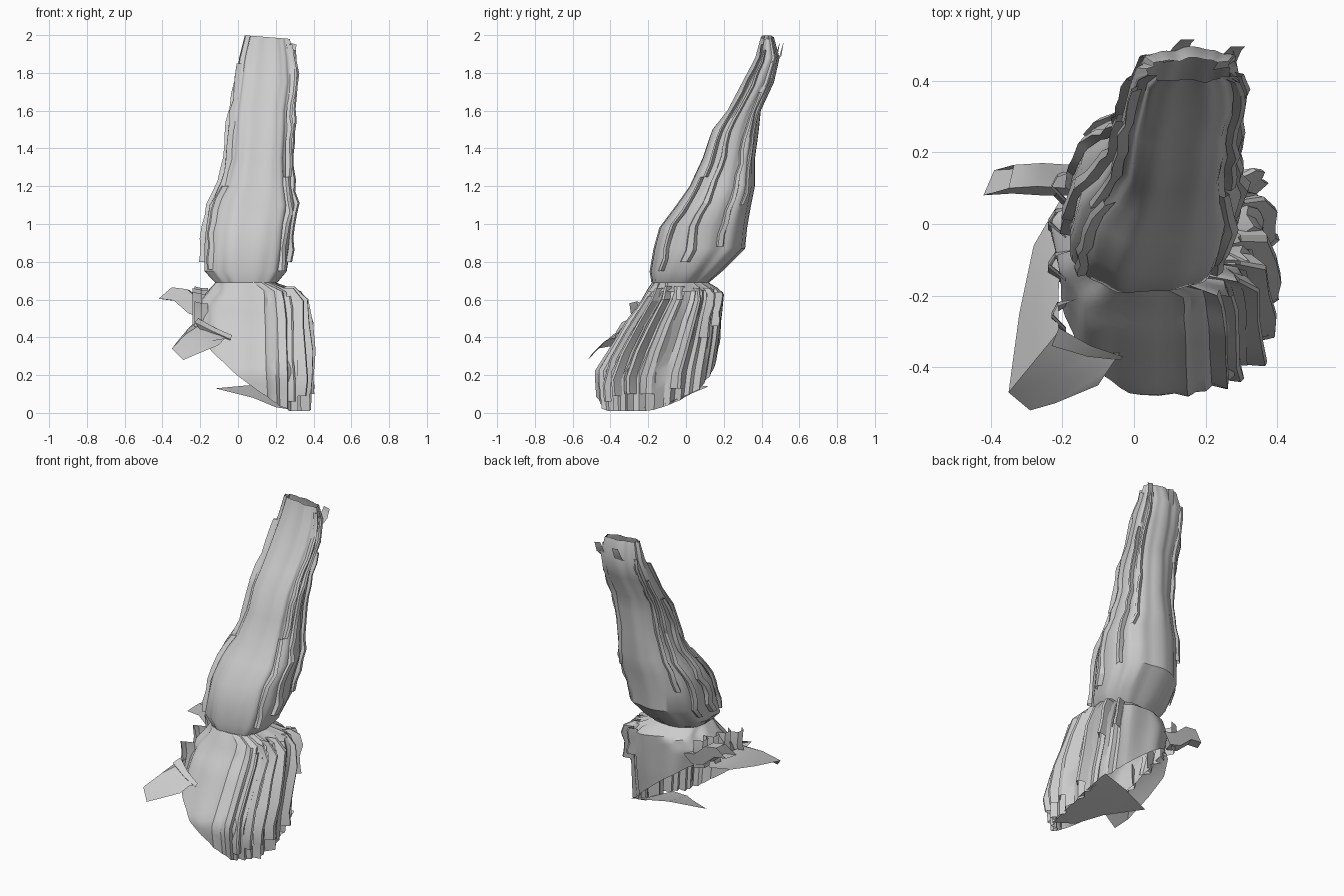
import bpy, bmesh, math, random
from mathutils import Vector

if "Cube" in bpy.data.objects:
    bpy.data.objects.remove(bpy.data.objects["Cube"])

random.seed(4)

# z, xmin, xmax, ymin, ymax : extents of the body from top to waist and skirt
RINGS = [(1.97, .04, .27, .40, .46), (1.88, .01, .29, .37, .49), (1.75, -.01, .30, .30, .46),
         (1.60, -.03, .28, .22, .39), (1.50, -.04, .28, .14, .38), (1.35, -.05, .27, .09, .36),
         (1.20, -.09, .28, .02, .36), (1.10, -.15, .30, -.05, .34), (0.98, -.17, .28, -.14, .32),
         (0.87, -.18, .27, -.17, .31), (0.75, -.18, .25, -.19, .19), (0.69, -.12, .20, -.18, .12),
         (0.64, -.16, .32, -.21, .20), (0.57, -.22, .34, -.25, .195), (0.50, -.22, .35, -.31, .19),
         (0.38, -.22, .35, -.38, .18), (0.22, -.23, .36, -.48, .16), (0.00, -.20, .36, -.46, .12)]


def extents(z):
    for a, b in zip(RINGS, RINGS[1:]):
        if z >= b[0]:
            t = (a[0] - z) / (a[0] - b[0])
            return [a[i] + (b[i] - a[i]) * t for i in range(1, 5)]
    return RINGS[-1][1:]


def point(z, ang, out=0.0):
    """Point on the rounded-box section at height z; the back left corner is rounder."""
    x0, x1, y0, y1 = extents(z)
    c, s = math.cos(ang), math.sin(ang)
    p = 2 / (2.05 if c < 0 and s > 0 else 2.7)
    u = math.copysign(abs(c) ** p, c)
    v = math.copysign(abs(s) ** p, s)
    return Vector(((x0 + x1) / 2 + u * ((x1 - x0) / 2 + out),
                   (y0 + y1) / 2 + v * ((y1 - y0) / 2 + out * .6), z))


def make(name, verts, faces, angle=35, recalc=True):
    me = bpy.data.meshes.new(name)
    me.from_pydata([tuple(v) for v in verts], [], faces)
    if recalc:
        bm = bmesh.new()
        bm.from_mesh(me)
        bmesh.ops.recalc_face_normals(bm, faces=bm.faces)
        bm.to_mesh(me)
        bm.free()
    ob = bpy.data.objects.new(name, me)
    bpy.context.collection.objects.link(ob)
    bpy.ops.object.select_all(action='DESELECT')
    ob.select_set(True)
    bpy.context.view_layer.objects.active = ob
    bpy.ops.object.shade_smooth_by_angle(angle=math.radians(angle))
    return ob


def loft(name, rows, closed=True, angle=35):
    """Skin rows running from top to bottom, each counter-clockwise seen from above."""
    n = len(rows[0])
    faces = []
    for r in range(len(rows) - 1):
        for i in range(n if closed else n - 1):
            j = (i + 1) % n
            faces.append(((r + 1) * n + i, (r + 1) * n + j, r * n + j, r * n + i))
    return make(name, [v for row in rows for v in row], faces, angle, recalc=False)


N = 72
angles = [2 * math.pi * i / N for i in range(N)]

# Leaning upper sleeve, open on top, gently rippled along its length
rows = []
for z in [r[0] for r in RINGS if r[0] >= .69]:
    row = []
    for a in angles:
        ripple = .006 * math.sin(7 * a + z * 2) + .004 * math.sin(13 * a)
        p = point(z, a, ripple)
        if z > 1.9:
            p.z += .02 - .08 * (p.x - .15)
        row.append(p)
    rows.append(row)
loft("upper_sleeve", rows)


# Flared skirt with a slanting hem and pleats on the right side
def hem_height(p):
    return max(.01, .30 - .75 * (p.x - .05) + .3 * p.y)


hems = []
for a in angles:
    h = .3
    for _ in range(12):
        h = .5 * h + .5 * min(.6, hem_height(point(h, a)))
    hems.append(h)
rows = []
STEPS = 12
for t in [0, .07] + [.07 + .93 * k / STEPS for k in range(1, STEPS + 1)]:
    row = []
    for i, a in enumerate(angles):
        z = .69 + (hems[i] - .69) * t
        side = max(0, math.cos(a + .25)) ** .7
        saw = (1, -.2, .1, -.8)[i % 4] * side * .026
        wave = .008 * math.sin(6 * a + 3 * t) + .006 * math.sin(11 * a)
        row.append(point(z, a, min(1, t * 12) * (saw + wave)))
    rows.append(row)
loft("pleated_skirt", rows, angle=32)


# Thin raised seams following the sleeve sides
def seam(name, deg, z0, z1, width=.03, depth=.02):
    a = math.radians(deg)
    sec = []
    k = max(4, int((z1 - z0) / .06))
    for i in range(k + 1):
        z = z1 + (z0 - z1) * i / k
        w = math.radians(5)
        d = depth * (.6 + .7 * random.random())
        b = a + random.uniform(-.05, .05)
        sec.append([point(z, b - w), point(z, b - w * .7, d),
                    point(z, b + w * .5, d + width * .2), point(z, b + w)])
    loft(name, sec, closed=False, angle=25)


for i, (deg, z0, z1) in enumerate([(-38, .75, 1.25), (-30, 1.25, 1.95), (-8, .80, 1.92), (22, .88, 1.7),
                                   (45, 1.1, 1.9), (218, .76, 1.2), (207, 1.15, 1.85), (186, .80, 1.6),
                                   (160, .8, 1.75), (140, 1.0, 1.9)]):
    seam(f"sleeve_seam_{i + 1}", deg, z0, z1)

# Loose layered panels fanning out from the right of the skirt
for i, (deg, top, bottom, reach) in enumerate([(-52, .62, .06, .03), (-36, .66, .09, .05), (-20, .67, .10, .05),
                                               (-4, .67, .10, .05), (14, .66, .13, .05), (34, .66, .40, .06),
                                               (52, .64, .46, .05)]):
    a = math.radians(deg)
    rows = []
    for t in (0, .12, .35, .6, .85, 1):
        z = top + (bottom - top) * t
        kink = reach * (1 + .2 * math.sin(t * 9 + i))
        rows.append([point(z, a - .09), point(z, a, kink), point(z, a + .05, kink * .95), point(z, a + .14)])
    loft(f"fan_panel_{i + 1}", rows, closed=False, angle=25)

# Sloping ledge along the left hem with a lobe at the front
outer = [(-.10, -.45, .36), (-.22, -.50, .31), (-.29, -.52, .28), (-.35, -.47, .34),
         (-.32, -.25, .38), (-.28, -.06, .42), (-.21, .06, .46)]
inner = [(-.04, -.36, .40), (-.10, -.36, .42), (-.16, -.34, .44), (-.21, -.30, .46),
         (-.21, -.18, .48), (-.20, -.04, .49), (-.18, .06, .50)]
mid = [[(p + q) / 2 + (.015 if k == 2 else 0) for k, (p, q) in enumerate(zip(a, b))]
       for a, b in zip(outer, inner)]
loft("hem_ledge", [outer, mid, inner], closed=False)

# Folded strap sticking out to the left
path = [(-.14, .12, .53), (-.22, .12, .55), (-.30, .125, .62), (-.38, .12, .63)]
loft("side_strap", [[(x + dx, y + dy, z + dz) for dx, dy, dz in
                     ((-.04, -.04, -.025), (-.01, .03, -.03), (.045, .045, .03), (.03, -.02, .035))]
                    for x, y, z in path], angle=35)

# Crumpled folds on the left shoulder of the skirt
for i, (y, z, r) in enumerate([(-.26, .50, .04), (-.12, .55, .05), (0, .57, .05), (.1, .58, .04)]):
    pts = [[(-.19, y - .04 + k * .04, z + h), (-.19 - r, y + k * .04, z + h + .01),
            (-.19 - r * .6, y + .03 + k * .04, z + h), (-.16, y + .05, z + h)]
           for k, h in ((0, .08), (.3, 0), (-.4, -.1))]
    loft(f"left_fold_{i + 1}", pts, closed=False, angle=25)

# Curled fold on the front left of the skirt
loft("front_fold", [[(-.21, -.29, .50), (-.12, -.34, .45), (-.03, -.37, .41)],
                    [(-.23, -.34, .48), (-.13, -.37, .43), (-.04, -.38, .39)],
                    [(-.20, -.33, .44), (-.12, -.36, .41), (-.04, -.37, .385)]], closed=False)

# Inward turned hem closing the right part of the underside and ending in a point
make("hem_point", [(-.12, -.04, .13), (.08, -.18, .08), (.20, -.30, .03), (.33, -.34, .01),
                   (.36, -.1, .05), (.32, .12, .14), (.1, .04, .15)],
     [(6, 1, 0), (6, 4, 2, 1), (4, 3, 2), (6, 5, 4)], recalc=False)

# Small torn tips on the top rim
for name, x, y in (("rim_tip_left", .13, .46), ("rim_tip_right", .27, .44)):
    loft(name, [[(x - .05, y - .01, 1.84), (x + .01, y, 1.84)],
                [(x - .02, y + .035, 1.89), (x + .03, y + .045, 1.89)],
                [(x, y + .055, 1.96), (x + .04, y + .055, 1.95)]], closed=False)
